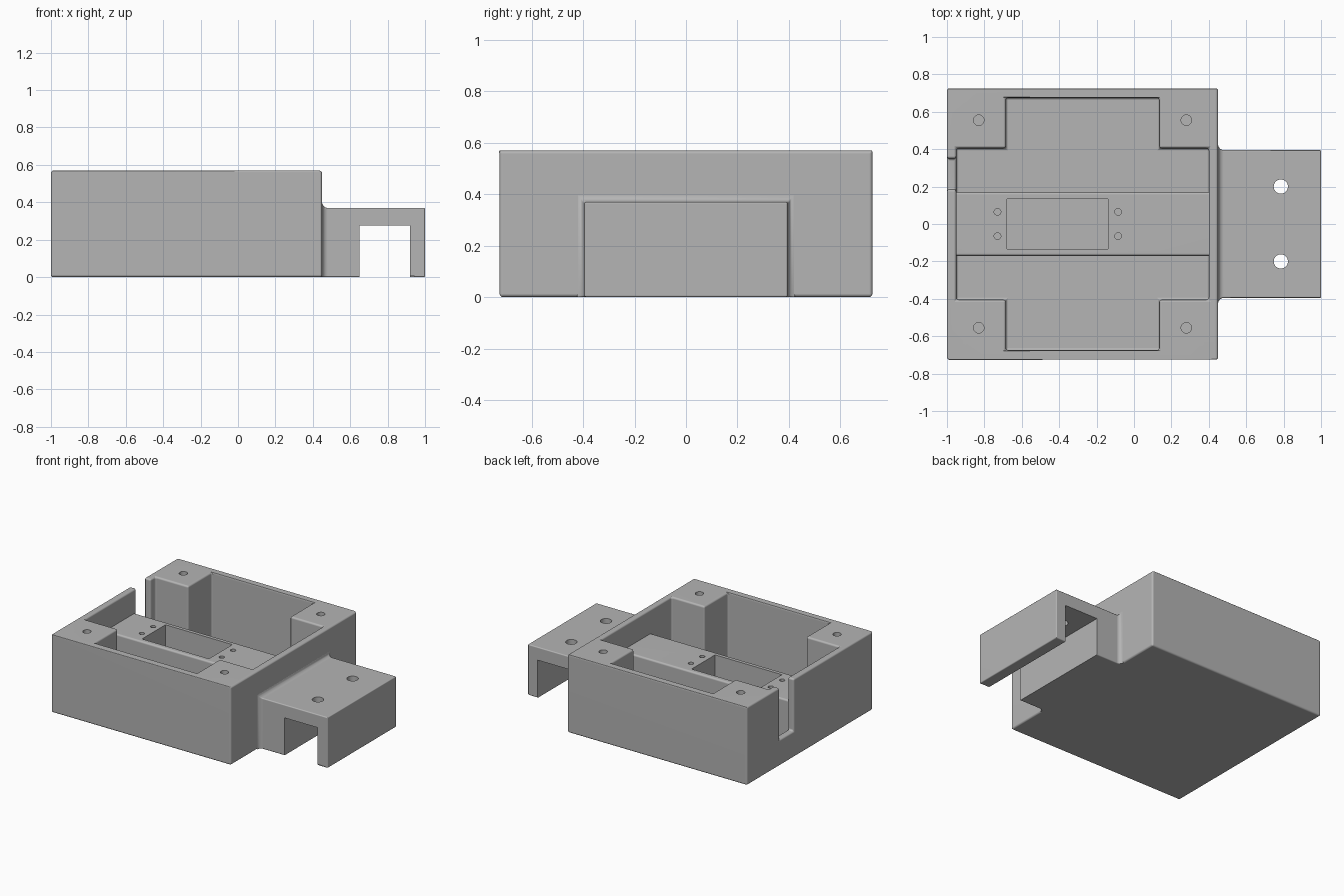
import bpy
import bmesh
from math import radians, sin, cos, pi

if "Cube" in bpy.data.objects:
    bpy.data.objects.remove(bpy.data.objects["Cube"], do_unlink=True)

grey = bpy.data.materials.new("plain grey")
grey.use_nodes = True
colour = (0.46, 0.46, 0.46, 1)
grey.diffuse_color = colour
grey.node_tree.nodes["Principled BSDF"].inputs["Base Color"].default_value = colour


def loft(name, rings):
    """Solid through a list of equal-length point rings."""
    bm = bmesh.new()
    loops = [[bm.verts.new(p) for p in ring] for ring in rings]
    for a, b in zip(loops, loops[1:]):
        for i in range(len(a)):
            j = (i + 1) % len(a)
            bm.faces.new((a[i], a[j], b[j], b[i]))
    bm.faces.new(loops[0])
    bm.faces.new(loops[-1])
    bmesh.ops.recalc_face_normals(bm, faces=bm.faces)
    mesh = bpy.data.meshes.new(name)
    bm.to_mesh(mesh)
    bm.free()
    mesh.materials.append(grey)
    obj = bpy.data.objects.new(name, mesh)
    bpy.context.collection.objects.link(obj)
    return obj


def prism(name, outline, z0, z1):
    return loft(name, [[(x, y, z) for x, y in outline] for z in (z0, z1)])


def box(name, x0, x1, y0, y1, z0, z1):
    return prism(name, [(x0, y0), (x1, y0), (x1, y1), (x0, y1)], z0, z1)


def rod(name, x, y, r, z0, z1, n=32):
    ring = [(x + r * cos(2 * pi * i / n), y + r * sin(2 * pi * i / n)) for i in range(n)]
    return prism(name, ring, z0, z1)


def activate(obj):
    bpy.ops.object.select_all(action="DESELECT")
    obj.select_set(True)
    bpy.context.view_layer.objects.active = obj


def cut(obj, cutter):
    activate(obj)
    mod = obj.modifiers.new("cut", "BOOLEAN")
    mod.operation = "DIFFERENCE"
    mod.solver = "EXACT"
    mod.object = cutter
    bpy.ops.object.modifier_apply(modifier=mod.name)
    bpy.data.objects.remove(cutter, do_unlink=True)


def round_edges(obj, width):
    activate(obj)
    mod = obj.modifiers.new("round", "BEVEL")
    mod.width = width
    mod.segments = 3
    mod.limit_method = "ANGLE"
    mod.angle_limit = radians(60)
    bpy.ops.object.modifier_apply(modifier=mod.name)


def finish(obj):
    activate(obj)
    bpy.ops.object.shade_smooth_by_angle(angle=radians(40))
    mod = obj.modifiers.new("flat faces", "WEIGHTED_NORMAL")
    mod.keep_sharp = True


# Housing: open box with a cross-shaped cavity and a cable notch
housing = box("housing", -1, 0.45, -0.725, 0.725, 0, 0.57)
xa, xb, xc, xd = -0.95, -0.685, 0.135, 0.40
ya, yb = 0.405, 0.675
cross = [(xa, -ya), (xb, -ya), (xb, -yb), (xc, -yb), (xc, -ya), (xd, -ya),
         (xd, ya), (xc, ya), (xc, yb), (xb, yb), (xb, ya), (xa, ya)]
cut(housing, prism("cavity_cutter", cross, 0.05, 0.8))
cut(housing, box("notch_cutter", -1.1, -0.9, 0.185, 0.35, 0.19, 0.8))
round_edges(housing, 0.013)

# Lid screw holes in the four corner posts
for x in (-0.83, 0.28):
    for y in (-0.555, 0.555):
        cut(housing, rod("screw_cutter", x, y, 0.028, 0.3, 0.8))
finish(housing)

# Raised shelf across the cavity, with a pocket and four small holes
shelf = box("shelf", -0.97, 0.42, -0.17, 0.17, 0.03, 0.395)
round_edges(shelf, 0.013)
cut(shelf, box("pocket_cutter", -0.68, -0.14, -0.135, 0.135, 0.06, 0.6))
for x in (-0.73, -0.085):
    for y in (-0.065, 0.065):
        cut(shelf, rod("pin_cutter", x, y, 0.018, 0.25, 0.6))
finish(shelf)

# Mounting bracket, flared where it meets the housing
flare = 0.03
sections = [(0.42, flare)]
for i in range(7):
    a = i * pi / 12
    sections.append((0.45 + flare * (1 - cos(a)), flare * (1 - sin(a))))
sections.append((1, 0))
bracket = loft("mounting_bracket", [
    [(x, -0.395 - o, 0), (x, 0.395 + o, 0), (x, 0.395 + o, 0.37 + o), (x, -0.395 - o, 0.37 + o)]
    for x, o in sections])
round_edges(bracket, 0.007)
cut(bracket, box("channel_cutter", 0.65, 0.92, -1, 1, -0.2, 0.275))
for y in (-0.2, 0.2):
    cut(bracket, rod("bolt_cutter", 0.785, y, 0.038, 0.2, 0.6))
finish(bracket)
